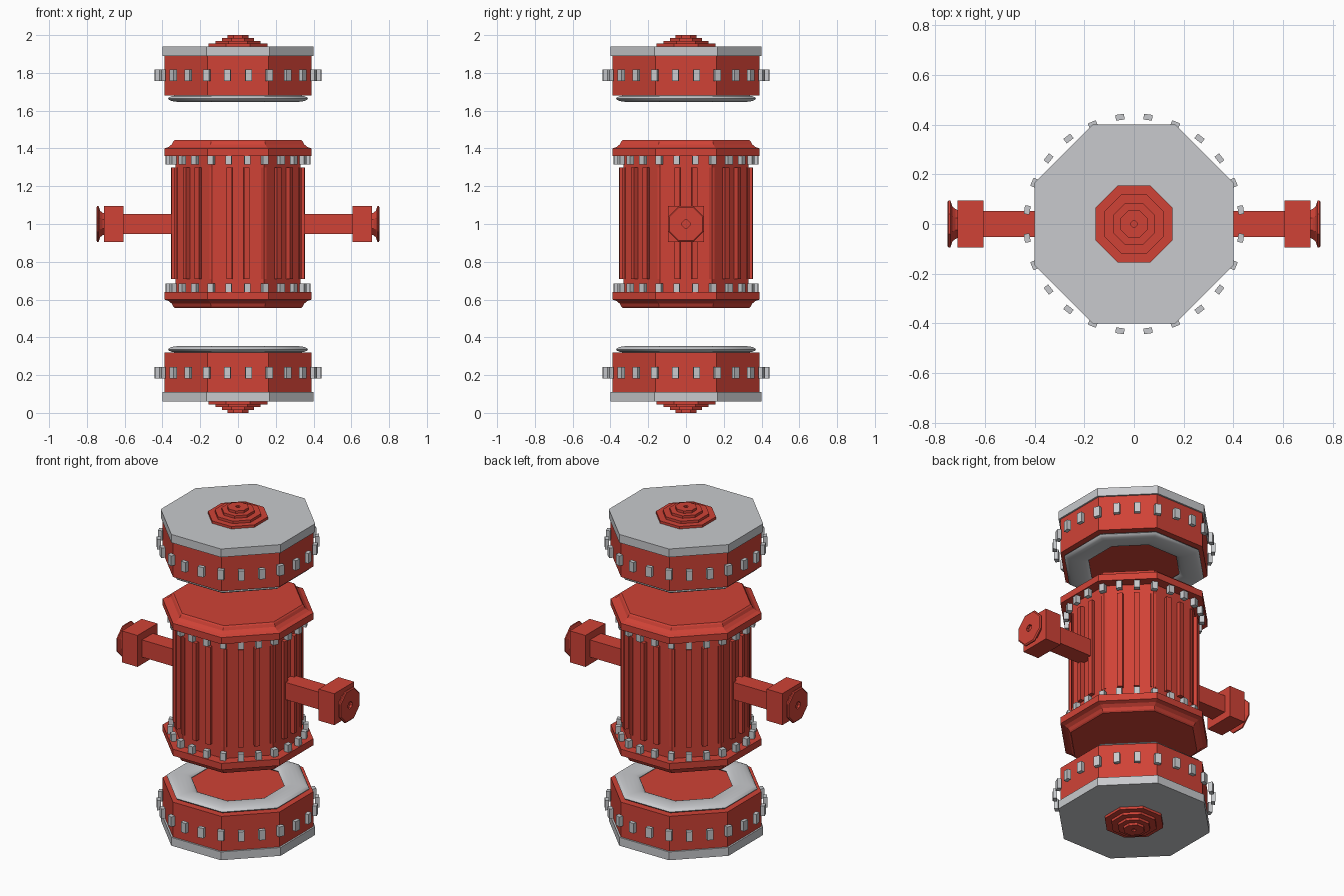
import bpy, bmesh
from math import cos, sin, pi, tau
from mathutils import Matrix, Vector

if "Cube" in bpy.data.objects:
    bpy.data.objects.remove(bpy.data.objects["Cube"], do_unlink=True)


def material(name, rgb):
    m = bpy.data.materials.new(name)
    m.use_nodes = True
    m.diffuse_color = (*rgb, 1)
    m.node_tree.nodes["Principled BSDF"].inputs["Base Color"].default_value = (*rgb, 1)
    return m


red = material("red_paint", (0.63, 0.055, 0.037))
grey = material("light_grey_metal", (0.58, 0.59, 0.61))


def finish(name, bm, mat, matrix=Matrix()):
    bmesh.ops.transform(bm, matrix=matrix, verts=bm.verts)
    bmesh.ops.recalc_face_normals(bm, faces=bm.faces)
    mesh = bpy.data.meshes.new(name)
    bm.to_mesh(mesh)
    bm.free()
    mesh.materials.append(mat)
    obj = bpy.data.objects.new(name, mesh)
    bpy.context.collection.objects.link(obj)
    return obj


def octagon_lathe(name, profile, mat, matrix=Matrix(), closed=False):
    """Sweep (apothem, height) points round an octagon with flats on the axes."""
    bm = bmesh.new()
    rings = []
    for a, z in profile:
        r = a / cos(pi / 8)
        rings.append([bm.verts.new((r * cos(t), r * sin(t), z))
                      for t in ((i + 0.5) * tau / 8 for i in range(8))])
    pairs = list(zip(rings, rings[1:]))
    if closed:
        pairs.append((rings[-1], rings[0]))
    else:
        bm.faces.new(rings[0])
        bm.faces.new(rings[-1])
    for p, q in pairs:
        for i in range(8):
            j = (i + 1) % 8
            bm.faces.new((p[i], p[j], q[j], q[i]))
    return finish(name, bm, mat, matrix)


def add_box(bm, size, matrix):
    bmesh.ops.create_cube(bm, size=1, matrix=matrix @ Matrix.Diagonal((*size, 1)))


def block_ring(name, radius, size, z, mat, matrix=Matrix()):
    """24 blocks spaced evenly on a circle, each facing outward."""
    bm = bmesh.new()
    for i in range(24):
        turn = Matrix.Rotation((i + 0.5) * tau / 24, 4, "Z")
        add_box(bm, size, turn @ Matrix.Translation((radius, 0, z)))
    return finish(name, bm, mat, matrix)


# Mirror about the mid height for the lower half
flip = Matrix.Translation((0, 0, 2)) @ Matrix.Diagonal((1, 1, -1, 1))

# Barrel with flared collars, symmetric about its middle
upper = [(0.331, 1.36), (0.39, 1.36), (0.39, 1.4), (0.367, 1.408),
         (0.35, 1.422), (0.342, 1.438), (0.335, 1.445)]
lower = [(a, 2 - z) for a, z in reversed(upper)]
octagon_lathe("barrel", lower + upper, red)
block_ring("barrel_fins", 0.34, (0.034, 0.03, 0.59), 1.005, red)

# Stepped knob profile with a small dimple at its tip
knob = [(0.155, 1.935)]
steps = [0.155, 0.12, 0.085, 0.055]
for i, a in enumerate(steps):
    top = 1.955 + 0.015 * i
    knob.append((a, top))
    knob.append((steps[i + 1] if i < 3 else 0.012, top))
knob.append((0.012, 1.99))

# Flattened ring cross-section
seal = [(0.305 + 0.065 * cos(t), 1.664 + 0.018 * sin(t))
        for t in (i * tau / 16 for i in range(16))]

for side, mtx in (("top", Matrix()), ("bottom", flip)):
    octagon_lathe(side + "_cap", [(0.39, 1.68), (0.39, 1.89)], red, mtx)
    octagon_lathe(side + "_plate", [(0.4, 1.89), (0.4, 1.94)], grey, mtx)
    octagon_lathe(side + "_knob", knob, red, mtx)
    ring = octagon_lathe(side + "_seal_ring", seal, grey, mtx, closed=True)
    bpy.ops.object.select_all(action="DESELECT")
    ring.select_set(True)
    bpy.context.view_layer.objects.active = ring
    bpy.ops.object.shade_smooth_by_angle(angle=0.7)
    block_ring(side + "_cap_studs", 0.433, (0.023, 0.035, 0.06), 1.788, grey, mtx)
    block_ring(side + "_collar_studs", 0.372, (0.028, 0.032, 0.045), 1.338, grey, mtx)

# Side outlets: square pipe, square nut and a flared octagonal end with a hole
flare = [(0.055, 0.705), (0.06, 0.718), (0.07, 0.73), (0.095, 0.738),
         (0.095, 0.745), (0.088, 0.75), (0.02, 0.75), (0.02, 0.735)]
for side, s in (("left", 1), ("right", -1)):
    turn = Matrix.Rotation(s * pi / 2, 4, "Y")
    lift = Matrix.Translation((0, 0, 1))
    for part, x0, x1, half in (("pipe", 0.3, 0.62, 0.052), ("nut", 0.605, 0.71, 0.095)):
        bm = bmesh.new()
        add_box(bm, (x1 - x0, 2 * half, 2 * half),
                Matrix.Translation(Vector((s * (x0 + x1) / 2, 0, 1))))
        finish(side + "_" + part, bm, red)
    octagon_lathe(side + "_outlet_end", flare, red, lift @ turn)
